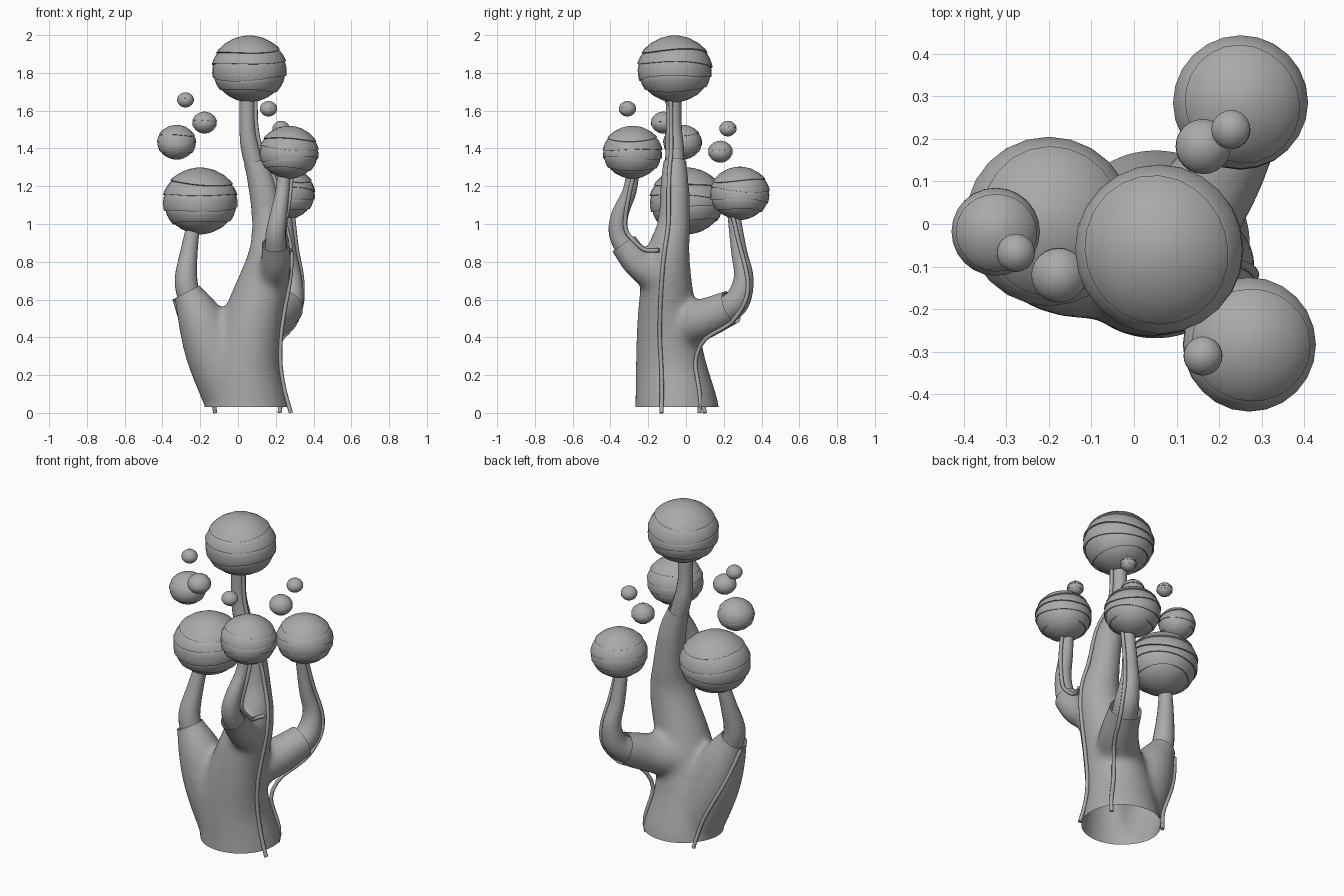
import bpy, bmesh, math, random
from mathutils import Vector
from mathutils.bvhtree import BVHTree

random.seed(4)
if "Cube" in bpy.data.objects:
    bpy.data.objects.remove(bpy.data.objects["Cube"])

grey = bpy.data.materials.new("plain grey")
grey.use_nodes = True
grey.diffuse_color = (0.4, 0.4, 0.4, 1)
grey.node_tree.nodes["Principled BSDF"].inputs["Base Color"].default_value = grey.diffuse_color


def make_object(name, bm, angle=40):
    mesh = bpy.data.meshes.new(name)
    bm.to_mesh(mesh)
    bm.free()
    mesh.materials.append(grey)
    ob = bpy.data.objects.new(name, mesh)
    bpy.context.collection.objects.link(ob)
    bpy.ops.object.select_all(action='DESELECT')
    ob.select_set(True)
    bpy.context.view_layer.objects.active = ob
    bpy.ops.object.shade_smooth_by_angle(angle=math.radians(angle))
    return ob


def spline(points, steps=6):
    """Smooth path through points of any dimension."""
    pts = [Vector(p) for p in points]
    pts = [2 * pts[0] - pts[1]] + pts + [2 * pts[-1] - pts[-2]]
    out = []
    for a, b, c, d in zip(pts, pts[1:], pts[2:], pts[3:]):
        for s in range(steps):
            t = s / steps
            out.append(0.5 * (2 * b + (c - a) * t + (2 * a - 5 * b + 4 * c - d) * t * t
                              + (3 * b - a - 3 * c + d) * t ** 3))
    return out + [pts[-2]]


def sweep(bm, path, sides=20, pad=0.0):
    """Round tube along (x, y, z, radius) samples, closed at both ends."""
    rings, side = [], Vector((1, 0, 0))
    for i, p in enumerate(path):
        tangent = (path[min(i + 1, len(path) - 1)] - path[max(i - 1, 0)]).to_3d().normalized()
        side = (side - tangent * side.dot(tangent)).normalized()
        up = tangent.cross(side)
        rings.append([bm.verts.new(p.to_3d() + (side * math.cos(a) + up * math.sin(a)) * (p[3] + pad))
                      for a in (math.tau * k / sides for k in range(sides))])
    for r, q in zip(rings, rings[1:]):
        for k in range(sides):
            n = (k + 1) % sides
            bm.faces.new((r[k], r[n], q[n], q[k]))
    bm.faces.new(rings[0][::-1])
    bm.faces.new(rings[-1])


# Trunk limbs: each ends in an open sleeve that holds a stem
limbs = [
    [(.05, -.05, -.06, .225), (.05, -.05, .03, .215), (.04, -.08, .25, .18), (.08, -.1, .5, .15),
     (.165, -.1, .8, .115), (.16, -.065, 1.0, .08), (.13, -.06, 1.2, .07), (.09, -.06, 1.33, .055)],
    [(.02, -.05, .0, .16), (-.12, -.07, .3, .145), (-.2, -.08, .5, .115), (-.27, -.08, .64, .068)],
    [(.17, -.12, .7, .09), (.2, -.25, .79, .075), (.2, -.33, .895, .068)],
    [(.1, -.02, .46, .12), (.19, .1, .5, .1), (.26, .24, .56, .085)],
]
raw = bmesh.new()
sleeves = []
for limb in limbs:
    path = spline(limb)
    direction = (path[-1] - path[-3]).to_3d().normalized()
    sleeves.append((path[-1].to_3d(), direction, path[-1][3]))
    tip = path[-1].copy()
    tip.xyz = tip.to_3d() + direction * .05
    sweep(raw, path + [tip], 28, .008)
trunk = make_object("trunk", raw)
remesh = trunk.modifiers.new("Blend", 'REMESH')
remesh.mode = 'VOXEL'
remesh.voxel_size = .018
soften = trunk.modifiers.new("Soften", 'SMOOTH')
soften.factor, soften.iterations = .5, 14
blended = bmesh.new()
blended.from_object(trunk, bpy.context.evaluated_depsgraph_get())
trunk.modifiers.clear()


def cut(faces, co, no):
    geom = set(faces)
    for f in faces:
        geom.update(f.edges)
        geom.update(f.verts)
    bmesh.ops.bisect_plane(blended, geom=list(geom), plane_co=co, plane_no=no, clear_outer=True)


cut(blended.faces[:], (0, 0, .03), (0, 0, -1))
for co, no, r in sleeves:
    cut([f for f in blended.faces if (f.calc_center_median() - co).length < r * 2 + .03], co, no)
for f in blended.faces:
    f.smooth = True
blended.to_mesh(trunk.data)
trunk.data.materials.clear()
trunk.data.materials.append(grey)

# Stems rising from the sleeves into the balls
stems = {
    "top_stem": [(.105, -.06, 1.26, .052), (.065, -.06, 1.4, .049), (.05, -.065, 1.52, .042),
                 (.05, -.065, 1.7, .04)],
    "left_stem": [(-.25, -.08, .58, .06), (-.275, -.075, .7, .06), (-.26, -.04, .85, .046),
                  (-.235, -.01, 1.0, .035)],
    "front_stem": [(.2, -.3, .84, .06), (.2, -.355, .95, .053), (.215, -.35, 1.05, .045),
                   (.235, -.3, 1.17, .037), (.245, -.28, 1.28, .034)],
    "back_stem": [(.24, .2, .53, .075), (.28, .275, .6, .068), (.285, .305, .72, .052),
                  (.265, .28, .86, .042), (.25, .25, 1.07, .033)],
}
surface = blended
for name, points in stems.items():
    bm = bmesh.new()
    sweep(bm, spline(points))
    bm.normal_update()
    sweep(surface, spline(points))
    make_object(name, bm)
surface.normal_update()
tree = BVHTree.FromBMesh(surface)
surface.free()

# Cables hugging the trunk and stems
cables = {
    "main_cable": [(.28, -.13, .0), (.235, -.13, .2), (.23, -.14, .45), (.28, -.12, .8),
                   (.24, -.09, 1.0), (.19, -.09, 1.25), (.11, -.08, 1.45), (.09, -.08, 1.66)],
    "back_cable": [(.22, .07, .0), (.2, .06, .2), (.25, .11, .36), (.32, .25, .47),
                   (.35, .33, .62), (.335, .32, .75), (.3, .28, .9), (.28, .25, 1.04)],
    "left_cable": [(-.12, .1, .0), (-.18, .07, .2), (-.28, .01, .42), (-.34, -.05, .6)],
    "front_cable": [(.27, -.14, .86), (.26, -.22, .87), (.26, -.29, .93), (.26, -.32, 1.05),
                    (.28, -.28, 1.25)],
}
for name, points in cables.items():
    path = []
    for p in spline(points, 5):
        hit, normal, _, _ = tree.find_nearest(p)
        if p.z > .04:
            p = hit + normal * .006
        path.append(Vector((*p, .011)))
    for _ in range(2):
        path = [path[0]] + [(a + 2 * b + c) / 4 for a, b, c in zip(path, path[1:], path[2:])] + [path[-1]]
    bm = bmesh.new()
    sweep(bm, path, 8)
    make_object(name, bm, 60)


def banded_ball(name, centre, radius, lines):
    """Flattened ball of overlapping wavy layers."""
    bm, sides = bmesh.new(), 24
    span = 23 if lines > 3 else 30
    edges = [(span * ((lines - 1) / 2 - i) - 4, random.uniform(0, 6), random.uniform(0, 6))
             for i in range(lines)]

    def boundary(i, a):
        if i < 0:
            return 88
        if i >= lines:
            return -88
        lat, p, q = edges[i]
        return lat + 4 * math.sin(a + p) + 3 * math.sin(2 * a + q)

    rings = []
    for layer in range(lines + 1):
        for t, swell in ((0, .965), (.12, .98), (.35, .99), (.65, 1), (.9, 1.01), (1, 1.01)):
            ring = []
            for k in range(sides):
                a = math.tau * k / sides
                top, low = boundary(layer - 1, a), boundary(layer, a)
                lat = math.radians(top + (low - top) * t)
                r = radius * (1 if layer == 0 and t < .5 else swell)
                ring.append(bm.verts.new((r * math.cos(lat) * math.cos(a),
                                          r * math.cos(lat) * math.sin(a), .89 * r * math.sin(lat))))
            rings.append(ring)
    for r, q in zip(rings, rings[1:]):
        for k in range(sides):
            n = (k + 1) % sides
            bm.faces.new((r[k], q[k], q[n], r[n]))
    bm.faces.new(rings[0])
    bm.faces.new(rings[-1][::-1])
    make_object(name, bm).location = centre


# Balls on the stems, and loose ones floating above them
banded_ball("top_ball", (.06, -.06, 1.822), .198, 4)
banded_ball("left_ball", (-.2, .005, 1.123), .198, 4)
banded_ball("front_ball", (.27, -.283, 1.38), .157, 4)
banded_ball("back_ball", (.25, .285, 1.163), .158, 4)
floating = [(-.325, -.018, 1.433, .103), (-.177, -.12, 1.537, .065), (-.278, -.068, 1.657, .045),
            (.162, .182, 1.383, .065), (.228, .222, 1.505, .046), (.162, -.31, 1.61, .046)]
for i, (x, y, z, r) in enumerate(floating):
    banded_ball(f"floating_ball_{i + 1}", (x, y, z), r, 3 if r > .1 else 2)
